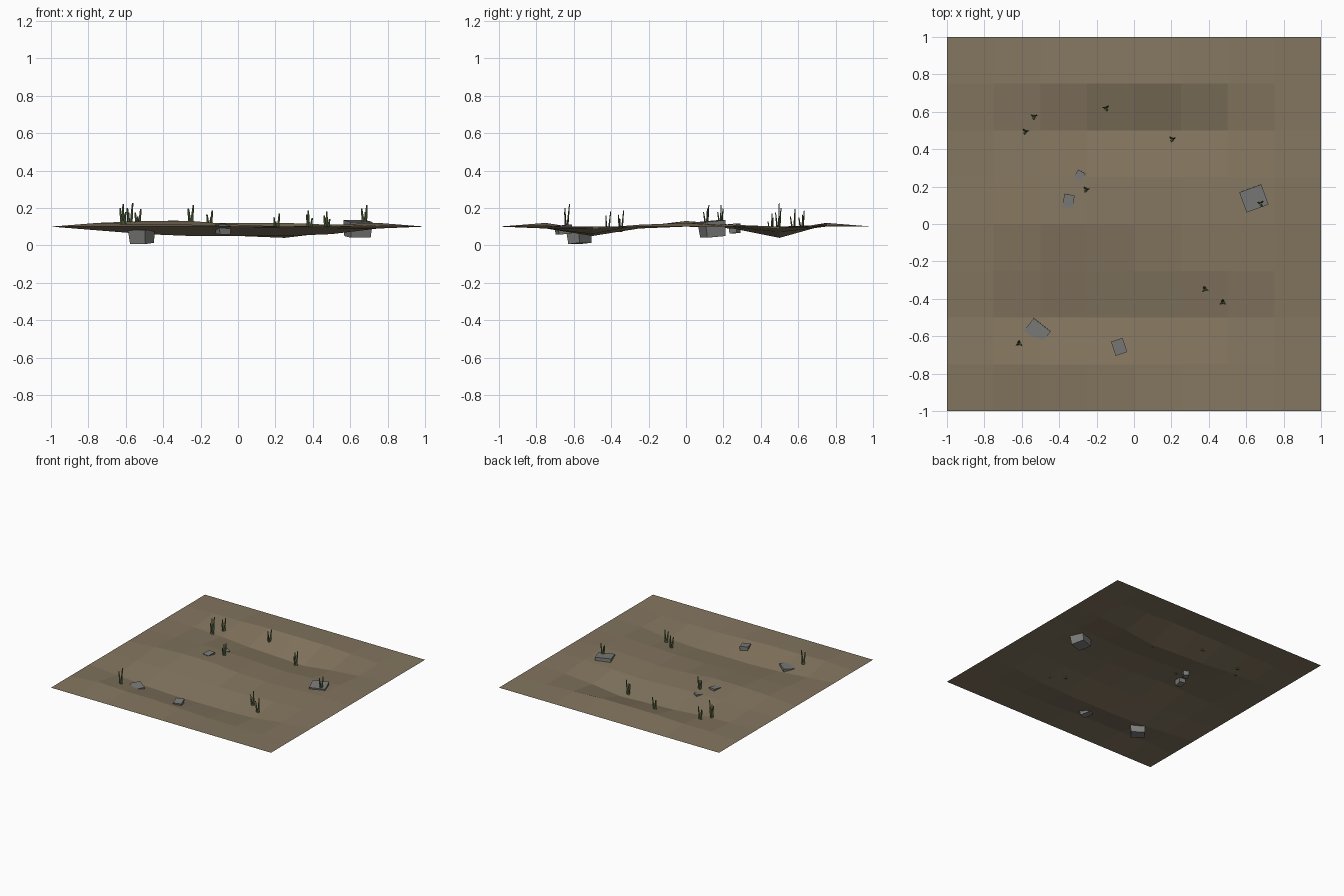
import bpy, bmesh, math, random
from mathutils import Matrix, Vector

if "Cube" in bpy.data.objects:
    bpy.data.objects.remove(bpy.data.objects["Cube"])

random.seed(4)


def material(name, rgb):
    m = bpy.data.materials.new(name)
    m.diffuse_color = (*rgb, 1)
    m.use_nodes = True
    m.node_tree.nodes["Principled BSDF"].inputs["Base Color"].default_value = m.diffuse_color
    return m


def make_object(name, bm, mat):
    bmesh.ops.recalc_face_normals(bm, faces=bm.faces)
    me = bpy.data.meshes.new(name)
    bm.to_mesh(me)
    bm.free()
    me.materials.append(mat)
    ob = bpy.data.objects.new(name, me)
    bpy.context.collection.objects.link(ob)
    return ob


soil = material("soil", (0.23, 0.18, 0.115))
stone = material("stone", (0.2, 0.2, 0.195))
green = material("grass", (0.12, 0.17, 0.065))

# Ground: single rippled sheet, flat rim, offsets in hundredths (back row first)
RIPPLE = [
    [1, 1, 2, 2, 2, 1, 0],
    [-1, -2, -4, -5, -6, -3, -1],
    [0, 1, 1, 0, -1, 0, 1],
    [2, 3, 3, 1, 0, 1, 2],
    [0, 0, -1, -1, -1, 0, 1],
    [-2, -4, -5, -5, -5, -4, -1],
    [2, 1, 1, 0, -1, -1, -1],
]
bm = bmesh.new()
bmesh.ops.create_grid(bm, x_segments=8, y_segments=8, size=1)
for v in bm.verts:
    col, row = round(v.co.x * 4) + 3, 3 - round(v.co.y * 4)
    inside = 0 <= col < 7 and 0 <= row < 7
    v.co.z = 0.1 + (RIPPLE[row][col] / 100 if inside else 0)
ground = make_object("ground", bm, soil)
for p in ground.data.polygons:
    if p.normal.z < 0:
        ground.data.flip_normals()
        break

# Rocks: tapered, turned and slightly tipped blocks
# x, y, bottom, top, width, depth, turn
ROCKS = [
    (0.64, 0.14, 0.04, 0.135, 0.125, 0.115, 20),
    (-0.515, -0.57, 0.005, 0.09, 0.115, 0.085, -38),
    (-0.08, -0.655, 0.055, 0.112, 0.065, 0.08, 18),
    (-0.35, 0.125, 0.075, 0.135, 0.055, 0.07, -10),
    (-0.29, 0.26, 0.06, 0.12, 0.045, 0.05, -30),
]
for i, (x, y, lo, hi, w, d, turn) in enumerate(ROCKS):
    bm = bmesh.new()
    bmesh.ops.create_cube(bm, size=1)
    for v in bm.verts:
        k = 1.0 if v.co.z > 0 else 0.9
        v.co = (v.co.x * w * k, v.co.y * d * k, v.co.z * (hi - lo - 0.01))
    bm.transform(Matrix.Translation((x, y, (lo + hi) / 2))
                 @ Matrix.Rotation(math.radians(turn), 4, 'Z')
                 @ Matrix.Rotation(math.radians(5), 4, 'X'))
    make_object(f"rock_{i + 1}", bm, stone)

# Grass tufts: three slim tapered blades leaning outward
# x, y, base, tip
TUFTS = [
    (-0.535, 0.575, 0.08, 0.195), (-0.58, 0.495, 0.08, 0.225),
    (-0.15, 0.62, 0.08, 0.185), (0.205, 0.455, 0.05, 0.17),
    (-0.255, 0.185, 0.11, 0.215), (0.677, 0.11, 0.11, 0.215),
    (0.38, -0.35, 0.07, 0.185), (0.475, -0.42, 0.07, 0.18),
    (-0.615, -0.64, 0.1, 0.22),
]
for i, (x, y, lo, hi) in enumerate(TUFTS):
    bm = bmesh.new()
    spin = random.uniform(0, 2)
    for k in range(3):
        a = spin + k * math.tau / 3
        out = Vector((math.cos(a), math.sin(a), 0))
        h = (hi - lo) * (1, 0.82, 0.65)[k]
        blade = bmesh.ops.create_cone(bm, cap_ends=True, segments=4,
                                      radius1=0.009, radius2=0.004, depth=h)
        for v in blade["verts"]:
            t = v.co.z / h + 0.5
            v.co.y *= 0.6
            v.co += Vector((x, y, lo + h / 2)) + out * (0.006 + 0.011 * t)
    make_object(f"grass_tuft_{i + 1}", bm, green)
